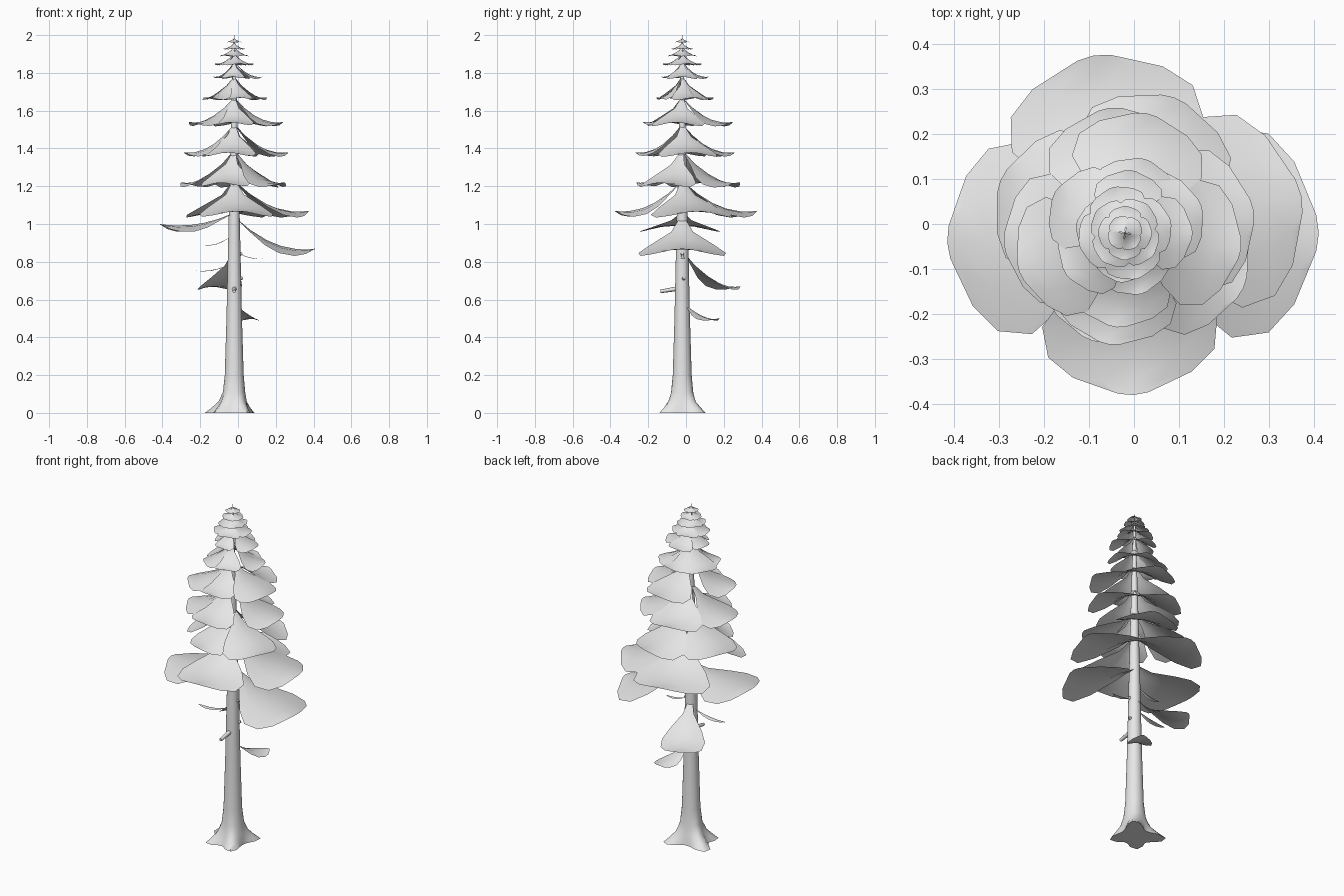
import bpy, bmesh, math
from mathutils import Vector

cube = bpy.data.objects.get("Cube")
if cube:
    bpy.data.objects.remove(cube, do_unlink=True)

grey = bpy.data.materials.new("light_grey")
grey.use_nodes = True
grey.diffuse_color = (0.8, 0.8, 0.8, 1)
grey.node_tree.nodes["Principled BSDF"].inputs["Base Color"].default_value = (0.8, 0.8, 0.8, 1)

AXIS = Vector((-0.02, -0.02, 0))


def finish(bm, name, angle=50):
    mesh = bpy.data.meshes.new(name)
    bm.to_mesh(mesh)
    bm.free()
    mesh.materials.append(grey)
    ob = bpy.data.objects.new(name, mesh)
    bpy.context.collection.objects.link(ob)
    bpy.ops.object.select_all(action="DESELECT")
    ob.select_set(True)
    bpy.context.view_layer.objects.active = ob
    bpy.ops.object.shade_smooth_by_angle(angle=math.radians(angle))
    return ob


def bridge(bm, rows, closed=False):
    for a, b in zip(rows, rows[1:]):
        n = len(a)
        for i in range(n if closed else n - 1):
            j = (i + 1) % n
            bm.faces.new((a[i], a[j], b[j], b[i]))


# Paddle outline: distance along the branch, share of the half width
OUTLINE = [(0, .04), (.2, .25), (.4, .74), (.58, 1), (.78, .95), (.92, .68), (1, .34)]


def bough(name, angle, length, z_tip, drop, width=0.54):
    """Drooping sheet of needles, narrow at the trunk and round at the tip."""
    bm = bmesh.new()
    a = math.radians(angle)
    out = Vector((math.cos(a), math.sin(a), 0))
    side = Vector((-out.y, out.x, 0))
    rows = []
    for t, w in OUTLINE:
        row = []
        for s in (1, .5, 0, -.5, -1):
            along = length * (t - 0.05 * s * s * t)
            z = z_tip + drop * (1 - t) ** 2 - 0.16 * length * t * (1 - t)
            z -= 0.16 * width * length * w * s * s
            p = AXIS + out * along + side * (s * w * width * length)
            row.append(bm.verts.new((p.x, p.y, z)))
        rows.append(row)
    bridge(bm, rows)
    bmesh.ops.recalc_face_normals(bm, faces=bm.faces)
    if sum(f.normal.z for f in bm.faces) < 0:
        bmesh.ops.reverse_faces(bm, faces=bm.faces)
    return finish(bm, name)


# Trunk with flared roots
ROOTS = [(155, .10), (225, .075), (300, .065), (50, .08)]
PROFILE = [(0, .075), (.025, .073), (.06, .066), (.11, .058), (.2, .05), (.5, .041),
           (1, .03), (1.5, .018), (1.9, .007), (2, .001)]
SIDES = 24
bm = bmesh.new()
rings = []
for z, r in PROFILE:
    ring = []
    for i in range(SIDES):
        a = math.tau * i / SIDES
        flare = 0
        for deg, size in ROOTS:
            facing = max(0, math.cos(a - math.radians(deg)))
            flare += size * facing ** 10 * math.exp(-(z / .045) ** 1.3)
        rad = r + flare
        ring.append(bm.verts.new((AXIS.x + rad * math.cos(a), AXIS.y + rad * math.sin(a), z)))
    rings.append(ring)
bridge(bm, rings, closed=True)
bm.faces.new(list(reversed(rings[0])))
bm.faces.new(rings[-1])
finish(bm, "trunk")

# Main whorls: tip height, drop from trunk to tip, (angle, length) of each bough
WHORLS = [
    (.87, .17, [(0, .43)]),
    (1.0, .06, [(183, .395)]),
    (1.07, .16, [(12, .40), (100, .40), (273, .36)]),
    (1.22, .17, [(70, .32), (157, .30), (253, .25), (335, .29)]),
    (1.38, .15, [(10, .29), (97, .28), (185, .27), (262, .25)]),
    (1.54, .13, [(80, .27), (200, .25), (265, .21), (352, .26)]),
    (1.67, .11, [(20, .18), (75, .17), (150, .18), (215, .16), (285, .14)]),
    (1.78, .08, [(0, .15), (85, .14), (170, .11), (265, .11)]),
]
for level, (z, drop, boughs) in enumerate(WHORLS):
    for i, (angle, length) in enumerate(boughs):
        bough(f"bough_{level}_{i}", angle, length, z, drop)

# Small crown whorls
for level, (z, length) in enumerate([(1.85, .105), (1.895, .08), (1.93, .06), (1.965, .04)]):
    for i in range(4):
        bough(f"crown_bough_{level}_{i}", 90 * i + 37 * level + 15, length, z, length * .5, .6)

# Low stray boughs and bare twigs
bough("low_bough", 112, .33, .67, .19, .36)
bough("lowest_bough", 62, .22, .50, .09, .3)
bough("upper_twig", 178, .17, .89, .06, .07)
bough("middle_twig", 2, .16, .82, .04, .07)
bough("lower_twig", 182, .22, .755, .045, .07)


# Broken branch stubs
def stub(name, start, end, r):
    start, end = Vector(start), Vector(end)
    d = end - start
    bm = bmesh.new()
    bmesh.ops.create_cone(bm, cap_ends=True, segments=8, radius1=r, radius2=r * .7, depth=d.length)
    bmesh.ops.rotate(bm, verts=bm.verts, matrix=d.to_track_quat("Z", "Y").to_matrix())
    bmesh.ops.translate(bm, verts=bm.verts, vec=(start + end) / 2)
    finish(bm, name)


stub("front_stub", (-.02, -.03, .66), (-.02, -.135, .643), .013)
stub("side_stub", (-.01, -.02, .83), (.022, -.02, .845), .011)
stub("small_side_stub", (-.01, -.02, .70), (.024, -.01, .715), .011)
